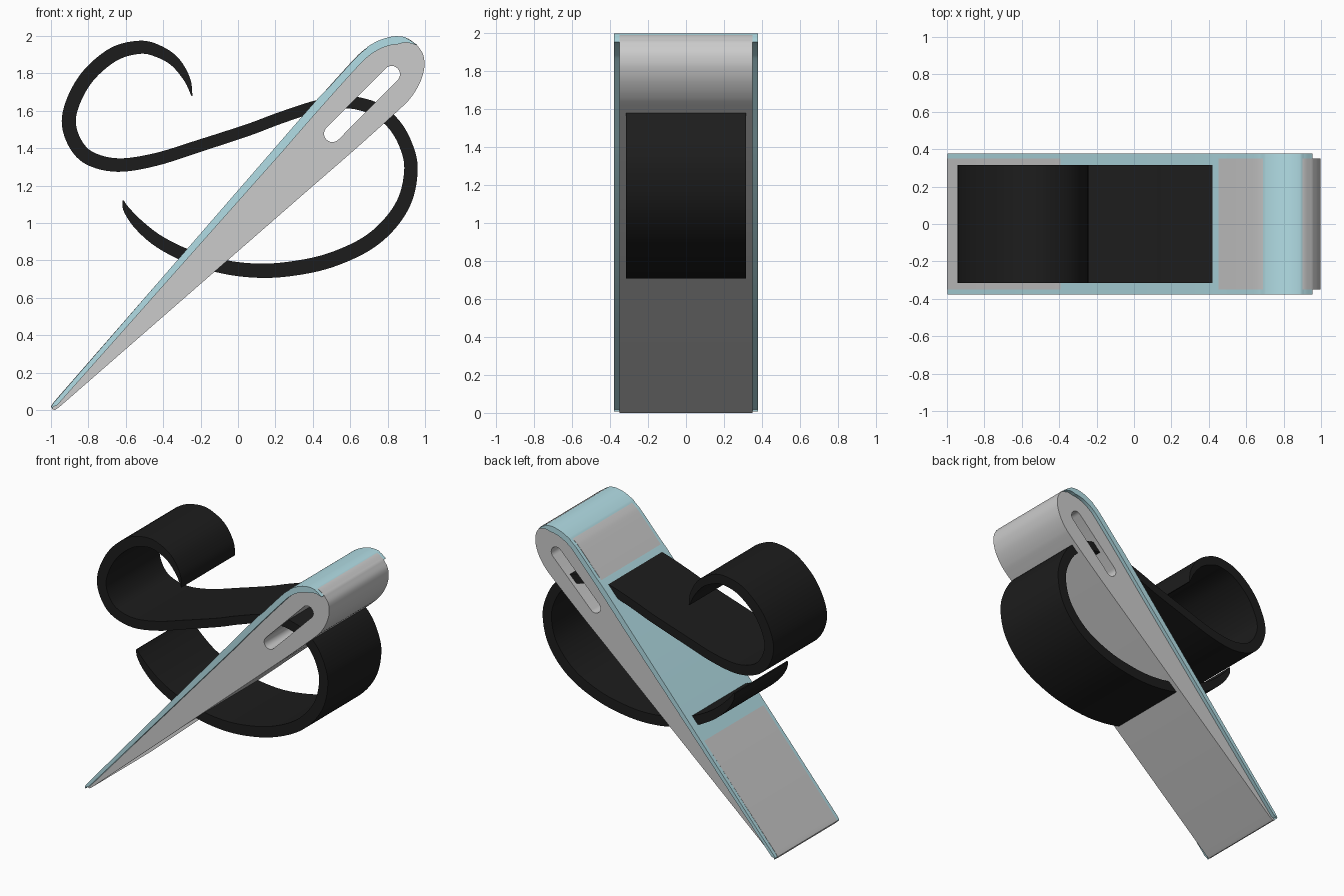
import bpy, math
from mathutils import Vector

if "Cube" in bpy.data.objects:
    bpy.data.objects.remove(bpy.data.objects["Cube"])


def spline(points, steps=6):
    """Catmull-Rom through points of any dimension."""
    p = [Vector(q) for q in points]
    p = [2 * p[0] - p[1]] + p + [2 * p[-1] - p[-2]]
    out = []
    for a, b, c, d in zip(p, p[1:], p[2:], p[3:]):
        for i in range(steps):
            t = i / steps
            out.append(0.5 * (2 * b + (c - a) * t + (2 * a - 5 * b + 4 * c - d) * t * t
                              + (3 * b - a - 3 * c + d) * t ** 3))
    return out + [p[-2]]


def offset(points, distances):
    """Shift each point of an open path to its left by its own distance."""
    out = []
    for i, (p, d) in enumerate(zip(points, distances)):
        t = (points[min(i + 1, len(points) - 1)] - points[max(i - 1, 0)]).normalized()
        out.append(p + d * Vector((-t.y, t.x)))
    return out


def extrude(name, loops, half_depth, color=None):
    """Front-view outlines (inner loops become holes) extruded along y."""
    cu = bpy.data.curves.new(name, 'CURVE')
    cu.dimensions, cu.fill_mode, cu.extrude = '2D', 'BOTH', half_depth
    for loop in loops:
        s = cu.splines.new('POLY')
        s.points.add(len(loop) - 1)
        for pt, q in zip(s.points, loop):
            pt.co = (q[0], q[1], 0, 1)
        s.use_cyclic_u = True
    ob = bpy.data.objects.new(name, cu)
    bpy.context.collection.objects.link(ob)
    ob.rotation_euler.x = math.pi / 2
    bpy.ops.object.select_all(action='DESELECT')
    ob.select_set(True)
    bpy.context.view_layer.objects.active = ob
    bpy.ops.object.convert(target='MESH')
    ob = bpy.context.view_layer.objects.active
    bpy.ops.object.mode_set(mode='EDIT')
    bpy.ops.mesh.select_all(action='SELECT')
    bpy.ops.mesh.remove_doubles(threshold=0.0001)
    bpy.ops.mesh.normals_make_consistent(inside=False)
    bpy.ops.object.mode_set(mode='OBJECT')
    bpy.ops.object.shade_smooth_by_angle(angle=math.radians(30))
    if color:
        mat = bpy.data.materials.new(name)
        mat.diffuse_color = (*color, 1)
        mat.use_nodes = True
        mat.node_tree.nodes["Principled BSDF"].inputs["Base Color"].default_value = mat.diffuse_color
        ob.data.materials.append(mat)
    return ob


# Needle outline: lower half, mirrored across the 45 degree axis z = x + 1
lower = [Vector(q) for q in ((-0.994, 0.006), (-0.98, 0.0), (-0.958, 0.014))]
lower += spline([(0.40, 1.198), (0.63, 1.398), (0.86, 1.605), (0.925, 1.672), (0.968, 1.74),
                 (0.99, 1.80), (0.997, 1.85), (0.988, 1.905), (0.955, 1.955)])
upper = [Vector((p.y - 1, p.x + 1)) for p in lower]

# Eye of the needle: a capsule slot
eye, r = [], 0.045
for cx, cz, start in ((0.821, 1.795, -45), (0.505, 1.478, 135)):
    for i in range(13):
        a = math.radians(start + 15 * i)
        eye.append(Vector((cx + r * math.cos(a), cz + r * math.sin(a))))

extrude("needle_body", [lower + upper[-2:0:-1], eye], 0.35)

# Highlight band along the upper edge; the body surfaces through it in three patches
patches = ((-1.1, -0.965), (0.46, 0.69), (0.90, 1.1))
outer = offset(upper, [-0.002 if any(a < p.x < b for a, b in patches) else 0.002 for p in upper])
n = len(upper)
widths = [0.004, 0.012, 0.025] + [-0.0] * (n - 3)
for i in range(3, n):
    widths[i] = min(0.042, 0.004 + 0.35 * (upper[-1] - upper[i]).length)
inner = offset(upper, [-w for w in widths])
extrude("needle_highlight", [outer + inner[::-1]], 0.378, (0.45, 0.73, 0.79))

# Thread: centre line in hundredths (x, z) with a varying thickness
path = [(-24.6, 168, 0.6), (-27.3, 177, 3.5), (-34, 186.5, 5.5), (-43, 192, 6.5), (-52.5, 194, 7),
        (-66, 190.5, 7.5), (-79, 180, 7.5), (-87, 167.5, 7.5), (-90.5, 154.5, 7.5), (-87, 142.5, 7.5),
        (-79, 134.5, 7.5), (-64, 131, 7.2), (-44, 134, 6.8), (-20, 141.5, 6.5), (6, 150, 6.3),
        (22, 156, 6.2), (42, 162.5, 6.2), (57, 164.5, 6.5), (66, 163.5, 6.8), (75, 160, 7),
        (84, 152, 7), (90, 141, 7), (92.5, 129, 7.2), (89.5, 113, 7.5), (81, 99.5, 7.8),
        (68, 88.5, 7.8), (49, 80, 7.8), (30, 75.8, 7.8), (12, 74.5, 7.6), (-7, 76.5, 7.4),
        (-26, 82, 7), (-42, 90, 6.5), (-53, 99, 5.5), (-59.5, 107, 3.5), (-61.5, 112, 0.8)]
samples = [q / 100 for q in spline(path)]
centre = [Vector(q[:2]) for q in samples]
half = [q[2] / 2 for q in samples]
extrude("thread", [offset(centre, half) + offset(centre, [-h for h in half])[::-1]],
        0.315, (0.012, 0.012, 0.012))
